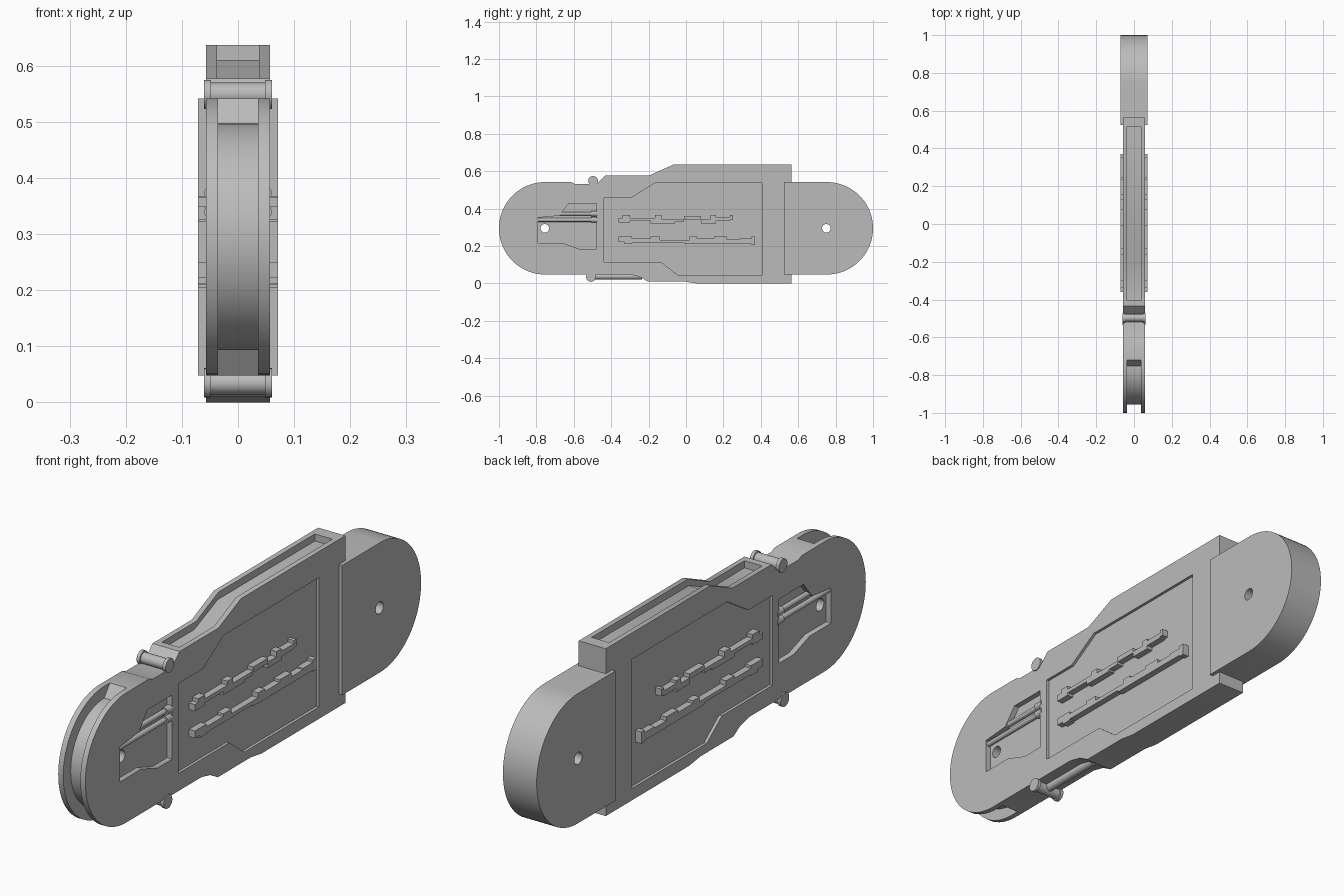
import bpy, bmesh, math
from math import sin, cos, pi

cube = bpy.data.objects.get("Cube")
if cube:
    bpy.data.objects.remove(cube)

grey = bpy.data.materials.new("plain_grey")
grey.use_nodes = True
grey.diffuse_color = (0.5, 0.5, 0.5, 1)
grey.node_tree.nodes["Principled BSDF"].inputs["Base Color"].default_value = (0.5, 0.5, 0.5, 1)

BODY, CAP, PANEL, POCKET = 0.057, 0.071, 0.046, 0.036   # half widths
MID, RADIUS, HOLE = 0.295, 0.247, 0.023


def finish(name, bm):
    bmesh.ops.recalc_face_normals(bm, faces=bm.faces)
    mesh = bpy.data.meshes.new(name)
    bm.to_mesh(mesh)
    bm.free()
    mesh.materials.append(grey)
    ob = bpy.data.objects.new(name, mesh)
    bpy.context.collection.objects.link(ob)
    return ob


def prism(name, profile, x0, x1):
    """Extrude a (y, z) profile across x."""
    bm = bmesh.new()
    face = bm.faces.new([bm.verts.new((x0, y, z)) for y, z in profile])
    side = bmesh.ops.extrude_face_region(bm, geom=[face])["geom"]
    verts = [v for v in side if isinstance(v, bmesh.types.BMVert)]
    bmesh.ops.translate(bm, verts=verts, vec=(x1 - x0, 0, 0))
    return finish(name, bm)


def arc(y, z, r, start, end, n=40):
    angles = [math.radians(start + (end - start) * i / n) for i in range(n + 1)]
    return [(y + r * cos(a), z + r * sin(a)) for a in angles]


def disc(y, z, r, n=24):
    return arc(y, z, r, 0, 360, n)[:-1]


def cut(ob, profile, x0, x1):
    cutter = prism("cutter", profile, x0, x1)
    cutter.hide_render = True
    mod = ob.modifiers.new("cut", "BOOLEAN")
    mod.operation, mod.solver, mod.object = "DIFFERENCE", "EXACT", cutter
    bpy.context.view_layer.objects.active = ob
    bpy.ops.object.modifier_apply(modifier=mod.name)
    bpy.data.objects.remove(cutter)


def smooth(ob):
    bpy.ops.object.select_all(action="DESELECT")
    ob.select_set(True)
    bpy.context.view_layer.objects.active = ob
    bpy.ops.object.shade_smooth_by_angle(angle=math.radians(30))


def rod(name, x, y0, y1, z, r):
    """Round bar running along y."""
    bm = bmesh.new()
    ring = [bm.verts.new((x + a, y0, z + b)) for a, b in disc(0, 0, r, 20)]
    side = bmesh.ops.extrude_face_region(bm, geom=[bm.faces.new(ring)])["geom"]
    verts = [v for v in side if isinstance(v, bmesh.types.BMVert)]
    bmesh.ops.translate(bm, verts=verts, vec=(0, y1 - y0, 0))
    smooth(finish(name, bm))


# Main body with rounded front end
outline = arc(-0.753, MID, RADIUS, 90, 270) + [
    (-0.3, 0.048), (-0.246, 0.035), (-0.203, 0.01), (-0.005, 0.01), (0.06, 0),
    (0.564, 0), (0.564, 0.637), (-0.064, 0.637), (-0.198, 0.577),
    (-0.433, 0.577), (-0.477, 0.533), (-0.595, 0.533), (-0.615, 0.542)]
body = prism("body", outline, -BODY, BODY)

# Groove round the front end, and the long slot along the top
cut(body, arc(-0.753, MID, 0.202, 90, 270) +
    [(-0.71, 0.035), (-1.1, 0.035), (-1.1, 0.555), (-0.71, 0.555)], -0.036, 0.036)
cut(body, [(-0.405, 0.55), (-0.21, 0.55), (-0.07, 0.61), (0.515, 0.61),
           (0.515, 0.7), (-0.405, 0.7)], -0.037, 0.037)

# Sunken side panels, front pockets and the pivot hole
panel = [(-0.439, 0.457), (-0.294, 0.457), (-0.166, 0.537), (0.406, 0.537),
         (0.406, 0.045), (-0.043, 0.045), (-0.134, 0.115), (-0.439, 0.115)]
pocket = [(-0.791, 0.352), (-0.68, 0.362), (-0.658, 0.388), (-0.626, 0.428),
          (-0.478, 0.428), (-0.478, 0.184), (-0.567, 0.184), (-0.663, 0.217),
          (-0.791, 0.217)]
for s in (-1, 1):
    cut(body, panel, s * PANEL, s * 0.1)
    cut(body, pocket, s * POCKET, s * 0.1)
cut(body, disc(-0.755, MID, HOLE), -0.1, 0.1)
smooth(body)

# Rear cap, rounded at the back
cap = prism("rear_cap", [(0.525, 0.542), (0.525, 0.048)] +
            arc(0.753, MID, RADIUS, -90, 90), -CAP, CAP)
cut(cap, disc(0.75, MID, HOLE), -0.1, 0.1)
smooth(cap)

# Jagged raised strips: columns of (start y, bottom, top), then the end y
upper = [(-0.36, 0.325, 0.35), (-0.34, 0.325, 0.365), (-0.3, 0.335, 0.35),
         (-0.19, 0.322, 0.35), (-0.165, 0.322, 0.365), (-0.13, 0.322, 0.345),
         (-0.06, 0.33, 0.345), (-0.01, 0.34, 0.36), (0.08, 0.322, 0.345),
         (0.13, 0.322, 0.365), (0.16, 0.335, 0.355), (0.235, 0.34, 0.367)]
lower = [(-0.36, 0.222, 0.25), (-0.33, 0.212, 0.25), (-0.29, 0.217, 0.24),
         (-0.19, 0.217, 0.25), (-0.14, 0.217, 0.232), (-0.01, 0.21, 0.232),
         (0.02, 0.21, 0.25), (0.06, 0.21, 0.24), (0.15, 0.21, 0.25),
         (0.22, 0.21, 0.235), (0.29, 0.21, 0.24), (0.35, 0.205, 0.25)]


def strip_profile(columns, end):
    stops = [c[0] for c in columns[1:]] + [end]
    top, bottom = [], []
    for (y, lo, hi), stop in zip(columns, stops):
        top += [(y, hi), (stop, hi)]
        bottom += [(y, lo), (stop, lo)]
    points = top + bottom[::-1]
    return [p for i, p in enumerate(points) if p != points[i - 1]]


for side, s in (("left", 1), ("right", -1)):
    prism(side + "_upper_strip", strip_profile(upper, 0.25), s * 0.04, s * CAP)
    prism(side + "_lower_strip", strip_profile(lower, 0.37), s * 0.04, s * CAP)
    # Rods lying in the pocket, with collars at the back
    for label, start, z in (("lower", -0.791, 0.34), ("upper", -0.675, 0.373)):
        rod(f"{side}_{label}_pocket_rod", s * 0.044, start, -0.47, z, 0.01)
        rod(f"{side}_{label}_rod_collar", s * 0.045, -0.507, -0.47, z, 0.015)

# Cross pins with flared ends, above and below
for label, y, z in (("top", -0.497, 0.549), ("bottom", -0.508, 0.035)):
    smooth(prism(label + "_pin", disc(y, z, 0.021), -0.055, 0.055))
    for side, s in (("left", 1), ("right", -1)):
        smooth(prism(f"{label}_pin_{side}_end", disc(y, z, 0.026), s * 0.048, s * 0.061))

# Rod under the body
rod("underside_rod", 0, -0.5, -0.235, 0.038, 0.016)
